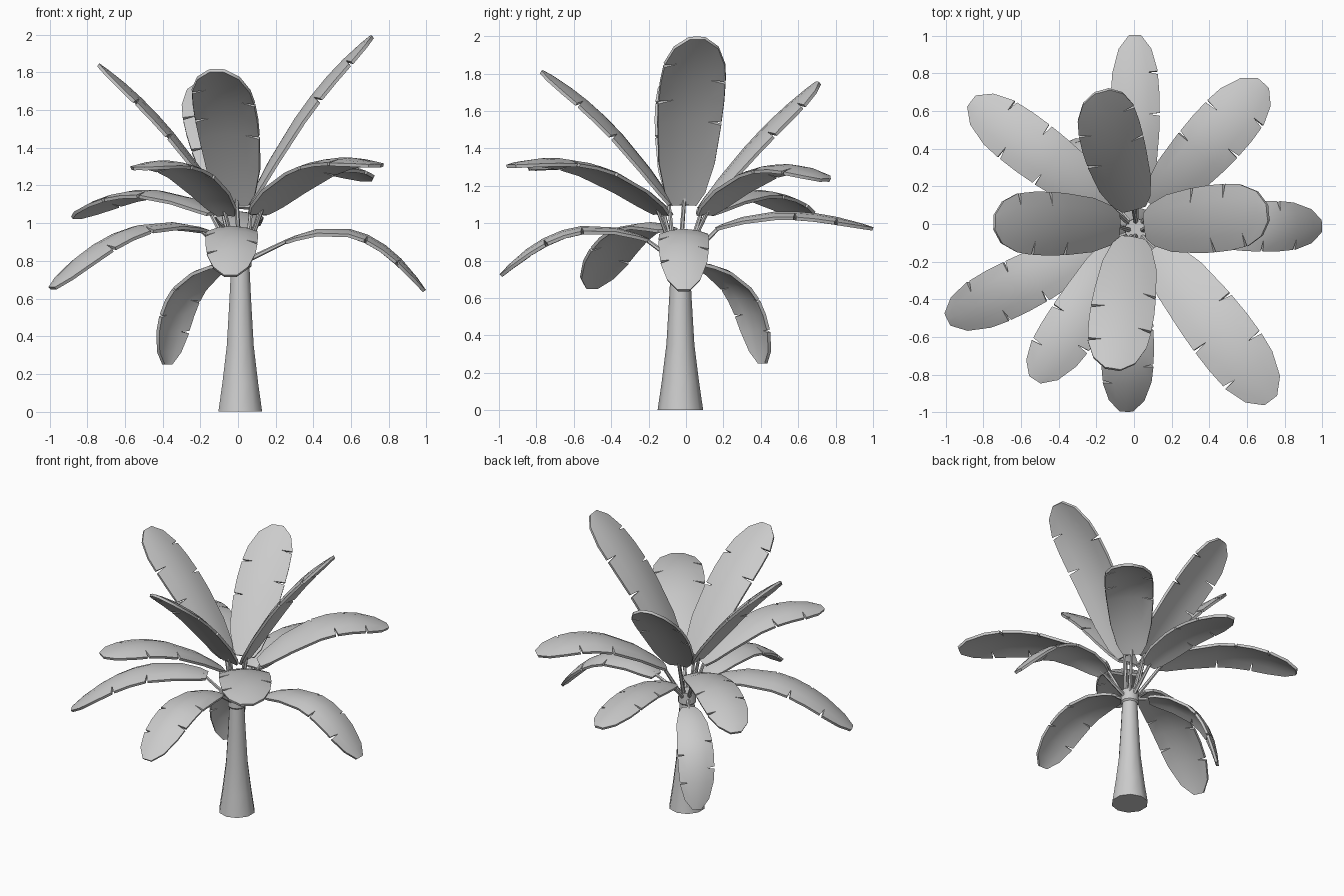
import bpy, bmesh
from mathutils import Vector, Matrix

cube = bpy.data.objects.get("Cube")
if cube:
    bpy.data.objects.remove(cube, do_unlink=True)

# One plain grey for the whole plant
grey = bpy.data.materials.new("plain grey")
grey.use_nodes = True
grey.diffuse_color = (0.6, 0.6, 0.6, 1)
grey.node_tree.nodes["Principled BSDF"].inputs["Base Color"].default_value = grey.diffuse_color

UP = Vector((0, 0, 1))
AXIS = Vector((0.012, -0.03, 0))


def finish(bm, name, thickness=0):
    """Turn a bmesh into an object, thicken sheets, smooth it and keep sharp edges."""
    mesh = bpy.data.meshes.new(name)
    bm.to_mesh(mesh)
    bm.free()
    mesh.materials.append(grey)
    obj = bpy.data.objects.new(name, mesh)
    bpy.context.collection.objects.link(obj)
    bpy.ops.object.select_all(action='DESELECT')
    obj.select_set(True)
    bpy.context.view_layer.objects.active = obj
    if thickness:
        solid = obj.modifiers.new("thickness", 'SOLIDIFY')
        solid.thickness = thickness
        solid.offset = 0
        bpy.ops.object.modifier_apply(modifier=solid.name)
    bpy.ops.object.shade_smooth_by_angle(angle=0.75)


def add_rod(bm, a, b, r1, r2, sides):
    """Tapered rod between two points."""
    d = b - a
    turn = d.to_track_quat('Z', 'Y').to_matrix().to_4x4()
    bmesh.ops.create_cone(bm, cap_ends=True, segments=sides, radius1=r1, radius2=r2,
                          depth=d.length, matrix=Matrix.Translation((a + b) / 2) @ turn)


# Trunk: flared foot, slim neck and a slight collar
def make_trunk():
    profile = [(0.122, 0), (0.1, 0.15), (0.075, 0.35), (0.06, 0.6), (0.052, 0.76),
               (0.062, 0.77), (0.06, 0.85)]
    bm = bmesh.new()
    rings = []
    for r, z in profile:
        ring = bmesh.ops.create_circle(bm, segments=10, radius=r,
                                       matrix=Matrix.Translation(AXIS + UP * z))["verts"]
        rings.append(ring)
    for low, high in zip(rings, rings[1:]):
        for i in range(len(low)):
            j = (i + 1) % len(low)
            bm.faces.new((low[i], low[j], high[j], high[i]))
    bm.faces.new(rings[0])
    bm.faces.new(rings[-1])
    bmesh.ops.recalc_face_normals(bm, faces=bm.faces)
    finish(bm, "trunk")


# Blade outline: distance along the leaf and relative half width
OUTLINE = [(0, 0.38), (0.06, 0.62), (0.2, 0.85), (0.42, 0.97), (0.55, 1.0),
           (0.68, 0.99), (0.8, 0.93), (0.93, 0.67), (1, 0.24)]
COLUMNS = [-1, -0.55, 0, 0.55, 1]
TORN = {(3, 4), (5, 4), (4, 0), (6, 0)}     # outline row and edge column of each slit


def make_leaf(name, start, mid, tip, width):
    start, mid, tip = Vector(start), Vector(mid), Vector(tip)
    bend = 2 * mid - (start + tip) / 2
    side = UP.cross(tip - start).normalized()

    def point(t, v):
        """Point on the blade: v is the relative distance from the midrib."""
        spine = (1 - t) ** 2 * start + 2 * t * (1 - t) * bend + t * t * tip
        along = ((1 - t) * (bend - start) + t * (tip - bend)).normalized()
        return spine + side * v * width - along.cross(side) * 0.03 * v * v

    # Blade grid, with the edge vertex doubled at each slit
    bm = bmesh.new()
    before, after = {}, {}
    for i, (t, w) in enumerate(OUTLINE):
        for j, v in enumerate(COLUMNS):
            gap = 0.009 if (i, j) in TORN else 0
            before[i, j] = bm.verts.new(point(t - gap, v * w))
            after[i, j] = bm.verts.new(point(t + gap, v * w)) if gap else before[i, j]
    for i in range(len(OUTLINE) - 1):
        for j in range(len(COLUMNS) - 1):
            bm.faces.new((after[i, j], before[i + 1, j], before[i + 1, j + 1], after[i, j + 1]))
    finish(bm, name + "_blade", 0.018)

    # Stem from the crown into the foot of the blade
    bm = bmesh.new()
    root = AXIS + UP * 0.8 + Vector((start.x, start.y, 0)).normalized() * 0.03
    add_rod(bm, root, point(0.03, 0), 0.014, 0.01, 6)
    finish(bm, name + "_stem")


make_trunk()

# Leaves: foot, middle and tip of the spine, then half width
LEAVES = {
    "upright_left_leaf": ((0.06, -0.01, 1.1), (0.36, 0.022, 1.625), (0.71, 0.06, 1.99), 0.177),
    "upright_right_leaf": ((-0.08, -0.01, 1.1), (-0.4, 0, 1.535), (-0.74, 0.01, 1.84), 0.167),
    "upright_front_leaf": ((-0.005, -0.075, 1.1), (-0.053, -0.41, 1.535), (-0.113, -0.77, 1.81), 0.168),
    "upright_back_leaf": ((0, 0.08, 1.08), (-0.1, 0.38, 1.455), (-0.17, 0.705, 1.75), 0.165),
    "arched_back_left_leaf": ((0.1, 0.1, 1.05), (0.4, 0.43, 1.295), (0.685, 0.745, 1.23), 0.16),
    "arched_front_left_leaf": ((0.11, -0.13, 1.055), (0.425, -0.53, 1.31), (0.725, -0.935, 1.305), 0.17),
    "arched_front_right_leaf": ((-0.06, -0.1, 1.045), (-0.28, -0.47, 1.295), (-0.525, -0.825, 1.29), 0.145),
    "arched_back_right_leaf": ((-0.13, 0.1, 1.05), (-0.5, 0.375, 1.17), (-0.86, 0.65, 1.03), 0.15),
    "drooping_back_leaf": ((0.01, 0.16, 0.97), (0.007, 0.54, 1.055), (0.005, 1, 0.97), 0.127),
    "drooping_left_leaf": ((0.25, -0.015, 0.9), (0.65, -0.012, 0.945), (0.99, -0.012, 0.64), 0.132),
    "drooping_front_leaf": ((-0.03, -0.2, 0.91), (-0.033, -0.62, 0.965), (-0.04, -0.99, 0.72), 0.137),
    "drooping_right_leaf": ((-0.18, -0.1, 0.96), (-0.59, -0.315, 0.96), (-0.985, -0.505, 0.655), 0.145),
    "hanging_back_right_leaf": ((-0.07, 0.07, 0.78), (-0.295, 0.31, 0.63), (-0.375, 0.41, 0.25), 0.118),
}
for leaf_name, spec in LEAVES.items():
    make_leaf(leaf_name, *spec)
